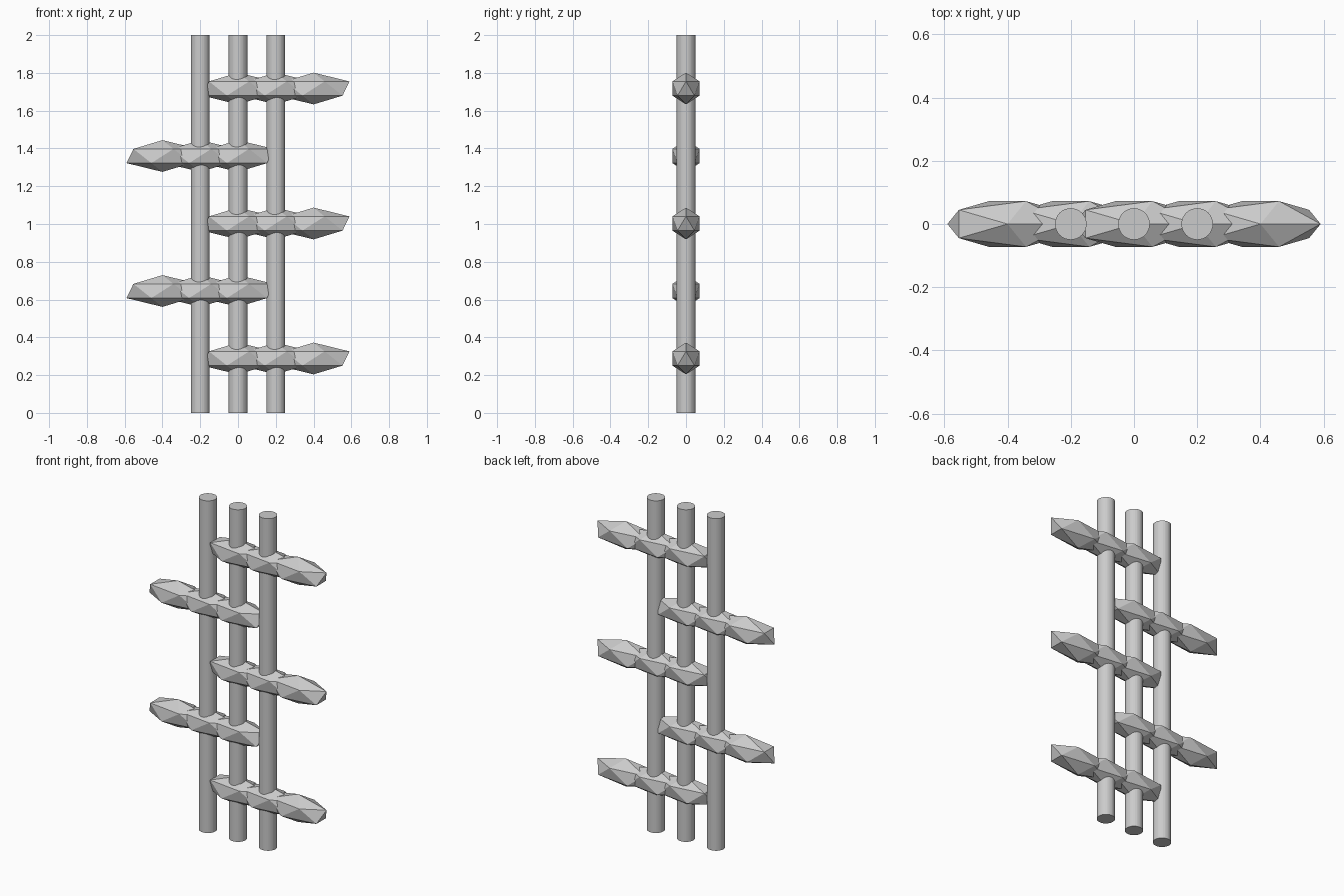
import bpy

cube = bpy.data.objects.get("Cube")
if cube:
    bpy.data.objects.remove(cube, do_unlink=True)

# Single plain grey
grey = bpy.data.materials.new("plain grey")
grey.use_nodes = True
colour = (0.6, 0.6, 0.6, 1)
grey.diffuse_color = colour
grey.node_tree.nodes["Principled BSDF"].inputs["Base Color"].default_value = colour

SPACING = 0.2


def finish(name):
    obj = bpy.context.object
    obj.name = name
    obj.data.materials.append(grey)
    return obj


# Three upright poles
for side, label in ((-1, "right"), (0, "middle"), (1, "left")):
    bpy.ops.mesh.primitive_cylinder_add(
        vertices=32, radius=0.05, depth=2, location=(side * SPACING, 0, 1))
    finish(label + "_pole")

# Five rungs of three stretched faceted stones, staggered to alternate sides
for row in range(5):
    side = 1 if row % 2 == 0 else -1
    z = 0.288 + row * 0.3573
    for i in range(3):
        bpy.ops.mesh.primitive_ico_sphere_add(
            subdivisions=1, radius=1, location=(side * i * SPACING, 0, z))
        stone = finish(f"rung_{row + 1}_stone_{i + 1}")
        stone.scale = (0.2125, 0.085, 0.084)
